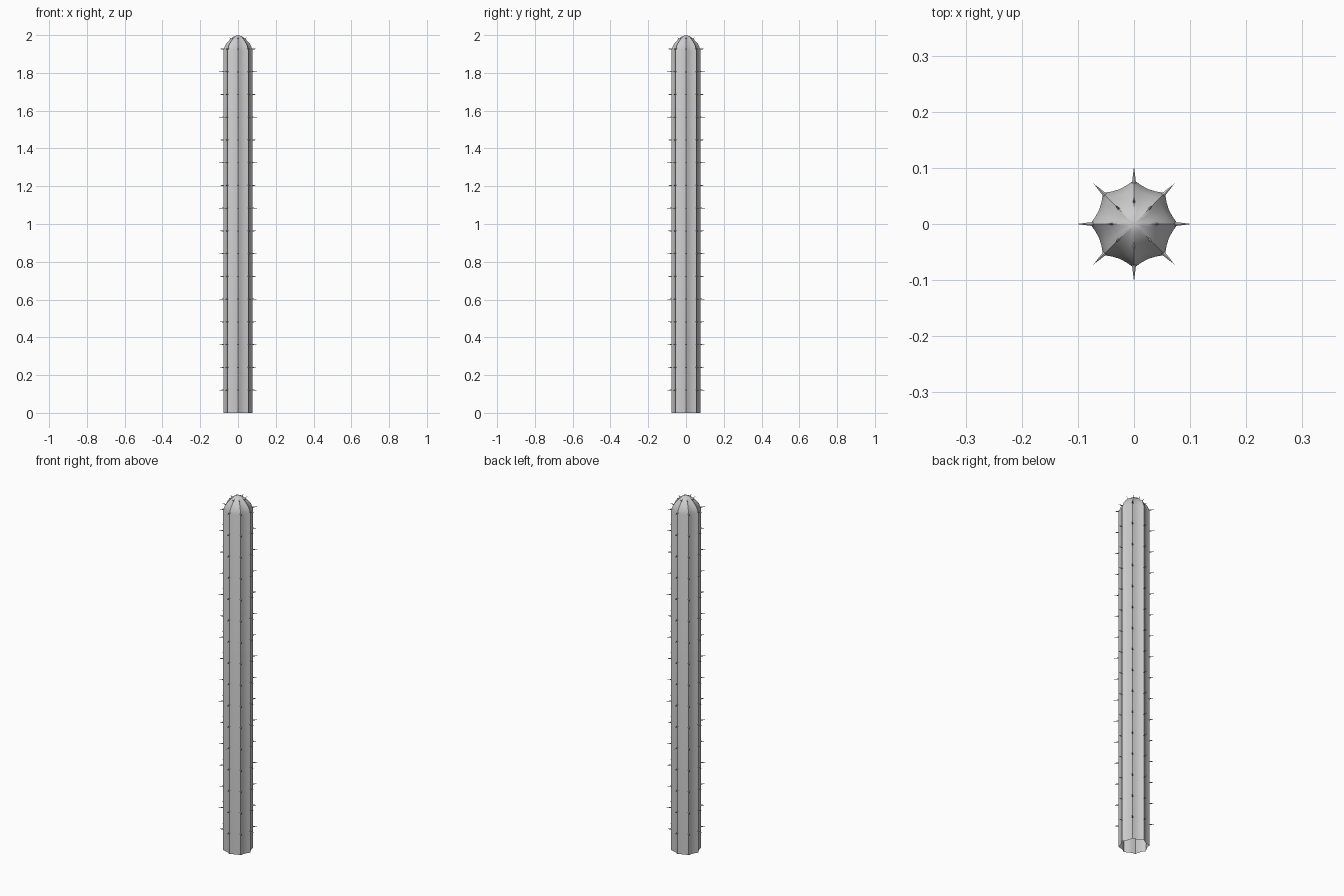
import bpy, bmesh
from math import cos, sin, pi
from mathutils import Vector, Matrix

if "Cube" in bpy.data.objects:
    bpy.data.objects.remove(bpy.data.objects["Cube"])

RIBS, SUB = 8, 4
N = RIBS * SUB
WAVE = [1.0, 0.895, 0.86, 0.895]  # rib crest, flank, valley, flank


def finish(bm, name, angle):
    mesh = bpy.data.meshes.new(name)
    bm.to_mesh(mesh)
    bm.free()
    ob = bpy.data.objects.new(name, mesh)
    bpy.context.collection.objects.link(ob)
    bpy.ops.object.select_all(action='DESELECT')
    ob.select_set(True)
    bpy.context.view_layer.objects.active = ob
    bpy.ops.object.shade_smooth_by_angle(angle=angle)
    return ob


# Ribbed column with a domed tip, open underneath
bm = bmesh.new()
profile = [(0.078, 0.0), (0.078, 1.92), (0.066, 1.95), (0.040, 1.98), (0.017, 1.995)]
rings = []
for r, z in profile:
    rings.append([bm.verts.new((r * WAVE[i % SUB] * cos(2 * pi * i / N),
                                r * WAVE[i % SUB] * sin(2 * pi * i / N), z))
                  for i in range(N)])
for a, b in zip(rings, rings[1:]):
    for i in range(N):
        j = (i + 1) % N
        bm.faces.new((a[i], a[j], b[j], b[i]))
tip = bm.verts.new((0, 0, 2.0))
for i in range(N):
    bm.faces.new((rings[-1][i], rings[-1][(i + 1) % N], tip))
finish(bm, "cactus_body", 0.5)

# Spines on every rib: even rows up the column, shorter ones on the dome
bm = bmesh.new()


def spine(r, z, angle, tilt, length, radius):
    axis = Vector((cos(angle) * cos(tilt), sin(angle) * cos(tilt), sin(tilt)))
    base = Vector((r * cos(angle), r * sin(angle), z))
    rot = axis.to_track_quat('Z', 'Y').to_matrix().to_4x4()
    bmesh.ops.create_cone(bm, cap_ends=True, segments=5, radius1=radius, radius2=0,
                          depth=length,
                          matrix=Matrix.Translation(base + axis * length / 2) @ rot)


for k in range(RIBS):
    a = 2 * pi * k / RIBS
    for row in range(1, 17):
        spine(0.072, 0.1204 * row, a, 0, 0.030, 0.004)
    spine(0.034, 1.976, a, 0.75, 0.021, 0.003)
finish(bm, "spines", 0.5)
